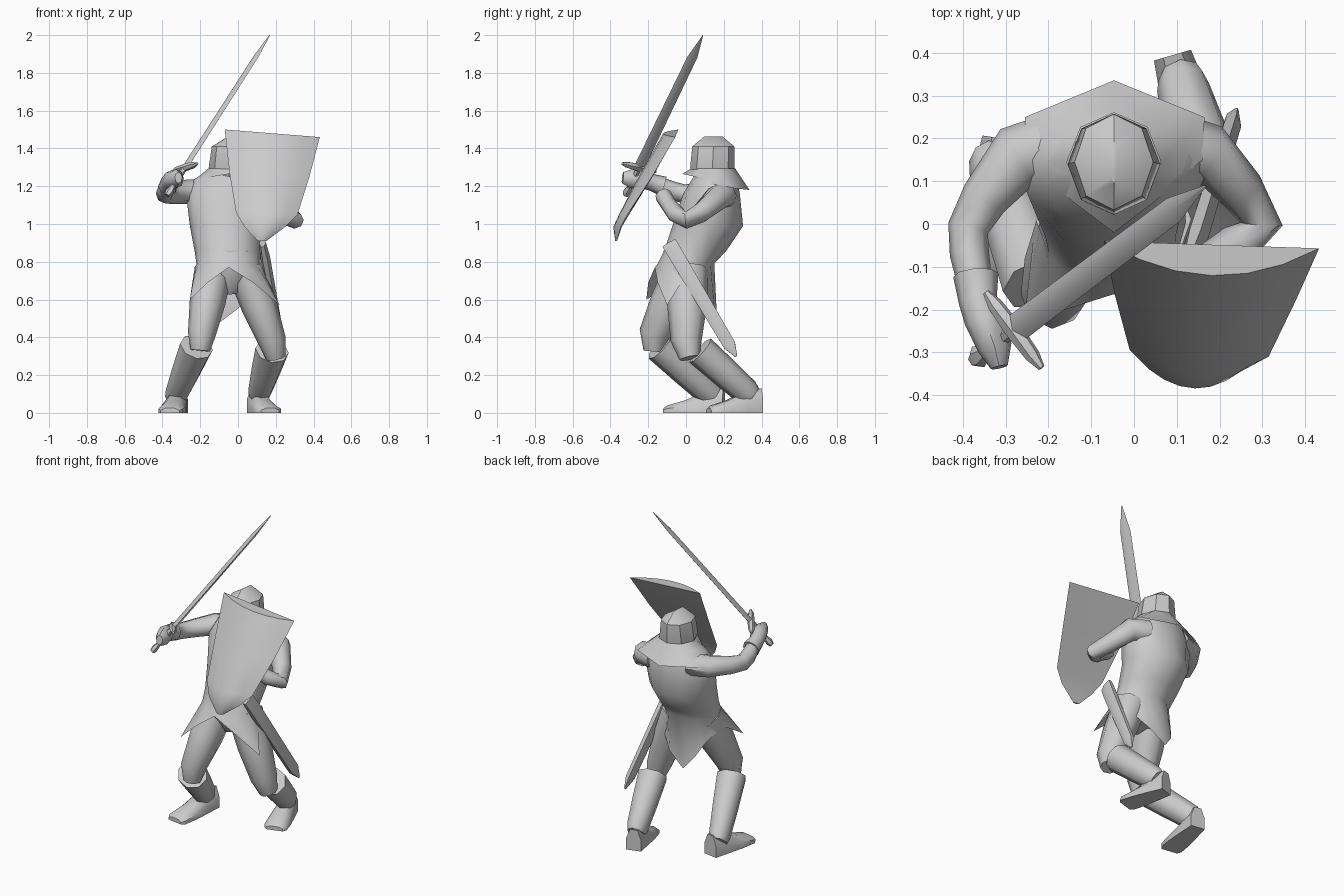
import bpy, bmesh, math
from mathutils import Vector as V


def finish(name, rings, closed=True, caps=True, angle=40):
    """Skin a list of equal-length point rows into one object."""
    bm = bmesh.new()
    rows = [[bm.verts.new(p) for p in r] for r in rings]
    n = len(rows[0])
    for a, b in zip(rows, rows[1:]):
        for i in range(n if closed else n - 1):
            j = (i + 1) % n
            bm.faces.new((a[i], a[j], b[j], b[i]))
    if caps:
        bm.faces.new(rows[0][::-1])
        bm.faces.new(rows[-1])
    bmesh.ops.recalc_face_normals(bm, faces=bm.faces)
    me = bpy.data.meshes.new(name)
    bm.to_mesh(me)
    bm.free()
    ob = bpy.data.objects.new(name, me)
    bpy.context.collection.objects.link(ob)
    bpy.ops.object.select_all(action='DESELECT')
    ob.select_set(True)
    bpy.context.view_layer.objects.active = ob
    bpy.ops.object.shade_smooth_by_angle(angle=math.radians(angle))
    return ob


def ellipse(cx, cy, rx, ry, z, n=12):
    return [(cx + rx * math.cos(2 * math.pi * i / n),
             cy + ry * math.sin(2 * math.pi * i / n), z) for i in range(n)]


def tube(name, path, n=8, ref=(1, 0, 0), phase=0.0, angle=50):
    """Sweep sections (point, half size along ref, half size across) on a path."""
    pts = [V(p[0]) for p in path]
    rings = []
    for i, (_, ra, rb) in enumerate(path):
        t = (pts[min(i + 1, len(pts) - 1)] - pts[max(i - 1, 0)]).normalized()
        a = V(ref)
        a = (a - t * a.dot(t)).normalized()
        b = t.cross(a)
        rings.append([pts[i] + a * ra * math.cos(q) + b * rb * math.sin(q)
                      for q in (2 * math.pi * k / n + phase for k in range(n))])
    return finish(name, rings, angle=angle)


# Tunic with pointed skirt hem
hem = [(.14, .0, .73), (.10, .09, .66), (.01, .15, .56), (-.095, .165, .48),
       (-.16, .14, .56), (-.2, .09, .64), (-.235, -.03, .71), (-.255, -.21, .60),
       (-.16, -.20, .69), (-.05, -.165, .77), (.08, -.15, .69), (.22, -.1, .57)]
finish("tunic", [ellipse(-.05, .15, .10, .08, 1.29),
                 ellipse(-.05, .15, .185, .12, 1.235),
                 ellipse(-.05, .135, .225, .15, 1.16),
                 ellipse(-.06, .115, .195, .187, .99),
                 ellipse(-.055, .05, .175, .165, .86),
                 ellipse(-.05, .0, .17, .15, .79), hem], caps=False, angle=60)
tube("pelvis", [((-.05, .0, .86), .14, .12), ((-.05, .0, .74), .14, .12),
                ((-.05, .02, .64), .06, .07)])

# Head in a ridged helmet
hx, hy = -.047, .145
finish("helmet", [ellipse(hx, hy, .09, .1, 1.24, 8),
                  ellipse(hx, hy - .005, .108, .118, 1.30, 8),
                  ellipse(hx, hy, .092, .112, 1.41, 8),
                  ellipse(hx, hy, .008, .05, 1.462, 8)], angle=35)
# Shoulder cape
cape = [(.16, .15, 1.21), (.165, .25, 1.19), (hx, .336, 1.18), (-.255, .25, 1.19),
        (-.255, .15, 1.21), (-.14, .05, 1.25), (hx, -.02, 1.265), (.045, .05, 1.25)]
neck = [(hx + .11 * math.cos(q), .145 + .115 * math.sin(q), 1.295)
        for q in (math.radians(d) for d in range(0, 360, 45))]
finish("shoulder_cape", [neck, cape], caps=False, angle=60)

# Arms
tube("sword_arm", [((-.16, .19, 1.17), .07, .08), ((-.27, .16, 1.17), .065, .075),
                   ((-.35, .06, 1.16), .055, .056), ((-.388, -.01, 1.16), .05, .048),
                   ((-.385, -.07, 1.175), .05, .046), ((-.37, -.15, 1.21), .042, .04)],
     ref=(0, 0, 1))
tube("sword_glove", [((-.37, -.12, 1.20), .053, .053), ((-.365, -.18, 1.22), .045, .045),
                     ((-.35, -.22, 1.235), .05, .048), ((-.325, -.29, 1.24), .05, .04),
                     ((-.315, -.335, 1.245), .03, .02)], ref=(0, 0, 1))
tube("shield_arm", [((.07, .19, 1.15), .075, .08), ((.17, .17, 1.14), .07, .068),
                    ((.25, .08, 1.06), .055, .055), ((.298, .0, 1.02), .045, .05),
                    ((.24, -.05, 1.05), .047, .05), ((.17, -.09, 1.10), .042, .042),
                    ((.10, -.12, 1.15), .045, .045)], ref=(0, 0, 1))

# Legs: hip, knee, boot cuff, ankle, heel, toe
legs = [("front", (-.13, .0, .76), (-.2, -.19, .37), (-.22, -.14, .35),
         (-.325, .13, .10), (-.31, .2, 0), (-.36, -.115, 0)),
        ("rear", (.04, .01, .76), (.2, .0, .33), (.18, .075, .33),
         (.115, .32, .11), (.09, .395, 0), (.17, .12, 0))]
for side, hip, knee, cuff, ankle, heel, toe in legs:
    h, k, c, a, he, t = map(V, (hip, knee, cuff, ankle, heel, toe))
    tube(side + "_thigh", [(h, .10, .11), (h.lerp(k, .45), .095, .105),
                           (h.lerp(k, .88), .074, .082), (k + V((0, .02, -.04)), .052, .055)])
    tube(side + "_boot", [(c, .09, .085), (c.lerp(a, .5), .078, .08),
                          (a, .062, .072), (a + (a - c) * .1, .052, .06)])
    # Foot: flat sole with an arched instep
    d = (t - he).normalized()
    s = V((-d.y, d.x, 0))
    foot = []
    for f, w, z in ((0, .045, .13), (.3, .055, .11), (.65, .065, .065),
                    (.93, .066, .04), (1, .05, .025)):
        p = he.lerp(t, f)
        foot.append([p + s * w, p + s * w + V((0, 0, z * .55)), p + s * w * .5 + V((0, 0, z)),
                     p - s * w * .5 + V((0, 0, z)), p - s * w + V((0, 0, z * .55)), p - s * w])
    finish(side + "_foot", foot, angle=50)

# Sword
p0, tip = V((-.37, -.315, 1.16)), V((.168, .09, 2.0))
wide = V((.125, -.17, .04))
at = lambda f: p0.lerp(tip, f)
tube("sword_blade", [(at(.17), .034, .015), (at(.86), .031, .013), (at(.999), .002, .002)],
     n=4, ref=wide, angle=60)
tube("sword_grip", [(at(.02), .015, .015), (at(.17), .016, .016)], n=6, ref=wide)
tube("sword_pommel", [(at(-.01), .016, .014), (at(.01), .028, .02), (at(.04), .018, .015)],
     n=6, ref=wide)
g = at(.165)
tube("sword_guard", [(g - wide * .52, .008, .008), (g - wide * .35, .018, .018), (g, .024, .02),
                     (g + wide * .35, .018, .018), (g + wide * .52, .008, .008)],
     n=6, ref=tip - p0)

# Scabbard on the left hip
a, b = V((.13, -.09, .90)), V((.24, .265, .30))
tube("scabbard", [(a, .018, .046), (a.lerp(b, .12), .026, .046), (a.lerp(b, .9), .022, .038),
                  (b, .005, .008)], n=6, angle=60)

# Shield with bowed front and nearly flat back: left edge, right edge, bow per row
rows = [((-.07, -.04, 1.5), (.433, -.057, 1.46), .072),
        ((-.045, -.165, 1.27), (.378, -.18, 1.25), .072),
        ((-.01, -.295, 1.06), (.315, -.31, 1.05), .05),
        ((.035, -.34, .985), (.25, -.345, .985), .042),
        ((.105, -.365, .91), (.15, -.365, .91), .01)]
grid = []
for l, r, bow in rows:
    l, r = V(l), V(r)
    front = [l.lerp(r, i / 6) + V((0, -bow * (1 - (i / 3 - 1) ** 2), 0)) for i in range(7)]
    grid.append(front + [l.lerp(r, i / 4) for i in (3, 2, 1)])
finish("shield", grid, angle=40)
